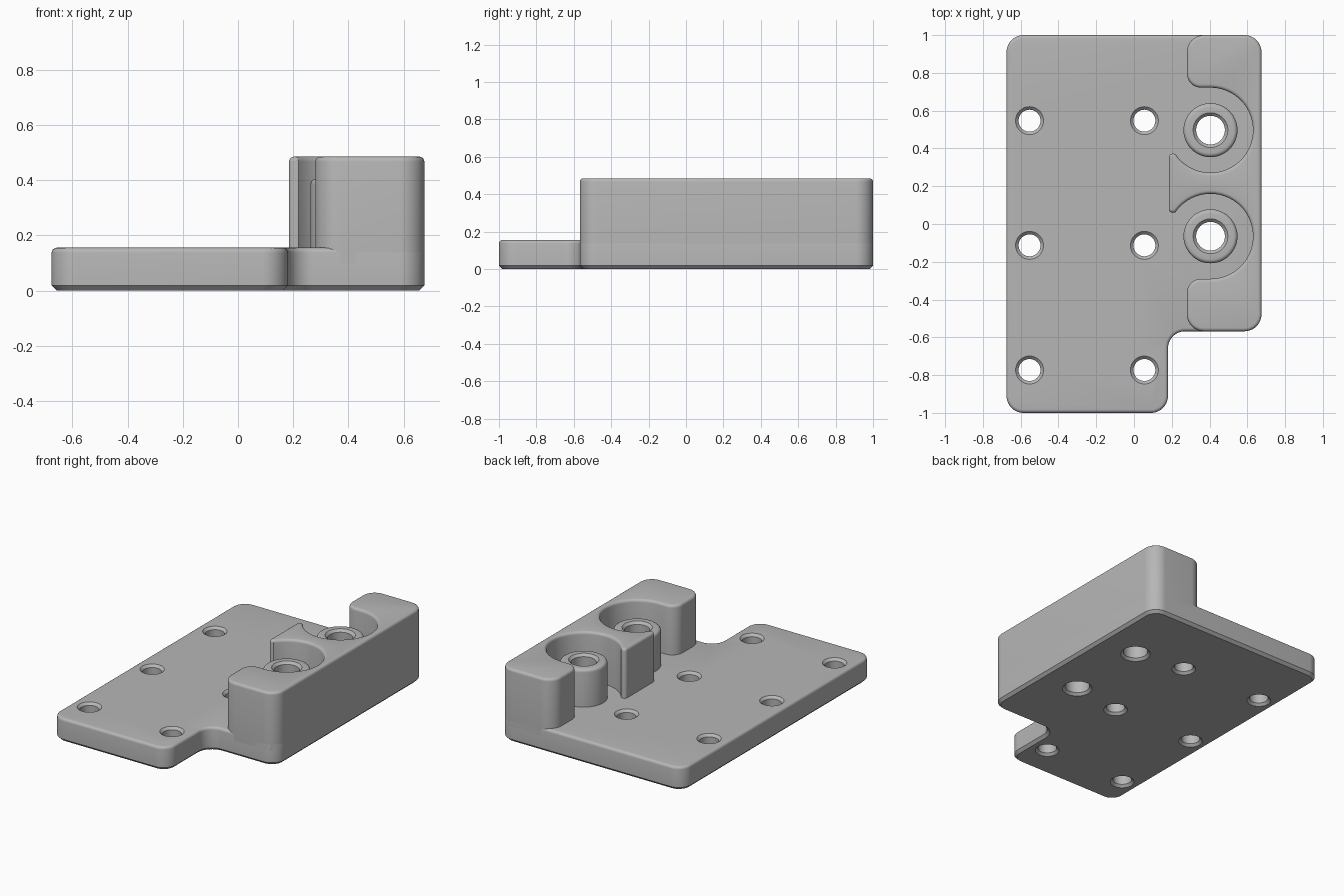
import bpy, bmesh, math
from mathutils import Vector

cube = bpy.data.objects.get("Cube")
if cube:
    bpy.data.objects.remove(cube, do_unlink=True)

# Single grey material
grey = bpy.data.materials.new("plain grey")
grey.use_nodes = True
colour = (0.47, 0.47, 0.47, 1)
grey.diffuse_color = colour
grey.node_tree.nodes["Principled BSDF"].inputs["Base Color"].default_value = colour

FLOOR, WALL_TOP, POST_TOP = 0.155, 0.485, 0.405
EDGE, CORNER = 0.018, 0.09
MID_Y = 0.216                      # symmetry line of the wall
POST_X, POST_OFFSET, BORE = 0.405, 0.281, 0.076
POCKET = 0.225


def rounded(corners, steps=10):
    """Outline from (x, y, radius) corners."""
    pts = []
    for i, (x, y, r) in enumerate(corners):
        p = Vector((x, y))
        if r == 0:
            pts.append(p)
            continue
        u = (Vector(corners[i - 1][:2]) - p).normalized()
        v = (Vector(corners[(i + 1) % len(corners)][:2]) - p).normalized()
        half = u.angle(v) / 2
        centre = p + (u + v).normalized() * r / math.sin(half)
        start = p + u * r / math.tan(half) - centre
        end = p + v * r / math.tan(half) - centre
        for k in range(steps + 1):
            pts.append(centre + start.lerp(end, k / steps).normalized() * r)
    return pts


def make_object(name, bm):
    bmesh.ops.recalc_face_normals(bm, faces=bm.faces)
    mesh = bpy.data.meshes.new(name)
    bm.to_mesh(mesh)
    bm.free()
    mesh.materials.append(grey)
    obj = bpy.data.objects.new(name, mesh)
    bpy.context.collection.objects.link(obj)
    return obj


def activate(obj):
    bpy.ops.object.select_all(action='DESELECT')
    obj.select_set(True)
    bpy.context.view_layer.objects.active = obj


def smooth(obj):
    activate(obj)
    bpy.ops.object.shade_smooth_by_angle(angle=math.radians(35))


def prism(name, outline, z0, z1, chamfer_bottom):
    """Extruded outline with a rounded top rim and optional bottom chamfer."""
    bm = bmesh.new()
    base = bm.faces.new([bm.verts.new((p.x, p.y, z0)) for p in outline])
    bmesh.ops.extrude_face_region(bm, geom=[base], use_keep_orig=True)
    bm.faces.ensure_lookup_table()
    bm.normal_update()
    top = [f for f in bm.faces if f is not base and len(f.verts) > 4][0]
    bmesh.ops.translate(bm, verts=top.verts, vec=(0, 0, z1 - z0))
    bmesh.ops.recalc_face_normals(bm, faces=bm.faces)

    def rim(z):
        return [e for e in bm.edges if all(abs(v.co.z - z) < 1e-5 for v in e.verts)]

    bmesh.ops.bevel(bm, geom=rim(z1), offset=EDGE, segments=4, profile=0.5,
                    affect='EDGES', clamp_overlap=False)
    if chamfer_bottom:
        bmesh.ops.bevel(bm, geom=rim(z0), offset=EDGE, segments=1,
                        affect='EDGES', clamp_overlap=False)
    return make_object(name, bm)


def lathe(bm, profile, x, y, closed):
    """Spin an (r, z) profile around a vertical axis at x, y."""
    verts = [bm.verts.new((x + r, y, z)) for r, z in profile]
    edges = [bm.edges.new(pair) for pair in zip(verts, verts[1:])]
    if closed:
        edges.append(bm.edges.new((verts[-1], verts[0])))
    bmesh.ops.spin(bm, geom=verts + edges, cent=(x, y, 0), axis=(0, 0, 1),
                   angle=math.tau, steps=48)
    bmesh.ops.remove_doubles(bm, verts=bm.verts, dist=1e-5)


# Base plate with a notched front corner
plate = prism("base_plate", rounded([
    (-0.675, -1, CORNER), (0.18, -1, CORNER), (0.18, -0.568, CORNER),
    (0.675, -0.568, CORNER), (0.675, 1, CORNER), (-0.675, 1, CORNER)]),
    0, FLOOR, True)

# Screw holes and post bores cut through the plate
posts_y = [MID_Y + POST_OFFSET, MID_Y - POST_OFFSET]
bm = bmesh.new()
over, flare = 0.01, 0.016


def hole_profile(r, top_flare):
    return [(0, -over), (r + flare + over, -over), (r, flare), (r, FLOOR - flare),
            (r + top_flare, FLOOR + over if top_flare else FLOOR + 2 * over),
            (0, FLOOR + over if top_flare else FLOOR + 2 * over)]


for x in (-0.553, 0.055):
    for y in (0.547, -0.113, -0.773):
        lathe(bm, hole_profile(0.058, flare + over), x, y, False)
for y in posts_y:
    lathe(bm, hole_profile(BORE, 0), POST_X, y, False)
cutter = make_object("hole_cutter", bm)
cutter.hide_render = True
cut = plate.modifiers.new("holes", 'BOOLEAN')
cut.operation, cut.solver, cut.object = 'DIFFERENCE', 'EXACT', cutter
activate(plate)
bpy.ops.object.modifier_apply(modifier=cut.name)
bpy.data.objects.remove(cutter, do_unlink=True)
smooth(plate)

# Side wall with two round pockets: half outline, then mirrored
half = [(0.675, 1, CORNER), (0.28, 1, CORNER), (0.28, posts_y[0] + POCKET, 0.075)]
for k in range(41):
    a = math.radians(90 - 236 * k / 40)
    half.append((POST_X + POCKET * math.cos(a), posts_y[0] + POCKET * math.sin(a), 0))
half.append((0.185, 0.375, 0.02))
mirrored = [(x, 2 * MID_Y - y, r) for x, y, r in reversed(half)]
smooth(prism("side_wall", rounded(half + mirrored), 0.1, WALL_TOP, False))

# Hollow posts standing in the pockets
outer, fillet = 0.143, 0.021
profile = [(BORE, 0.1), (BORE, POST_TOP - flare), (BORE + flare, POST_TOP)]
for k in range(5):
    a = math.radians(90 - 22.5 * k)
    profile.append((outer - fillet + fillet * math.cos(a),
                    POST_TOP - fillet + fillet * math.sin(a)))
profile.append((outer, 0.1))
for name, y in zip(("back_post", "front_post"), posts_y):
    bm = bmesh.new()
    lathe(bm, profile, POST_X, y, True)
    smooth(make_object(name, bm))
